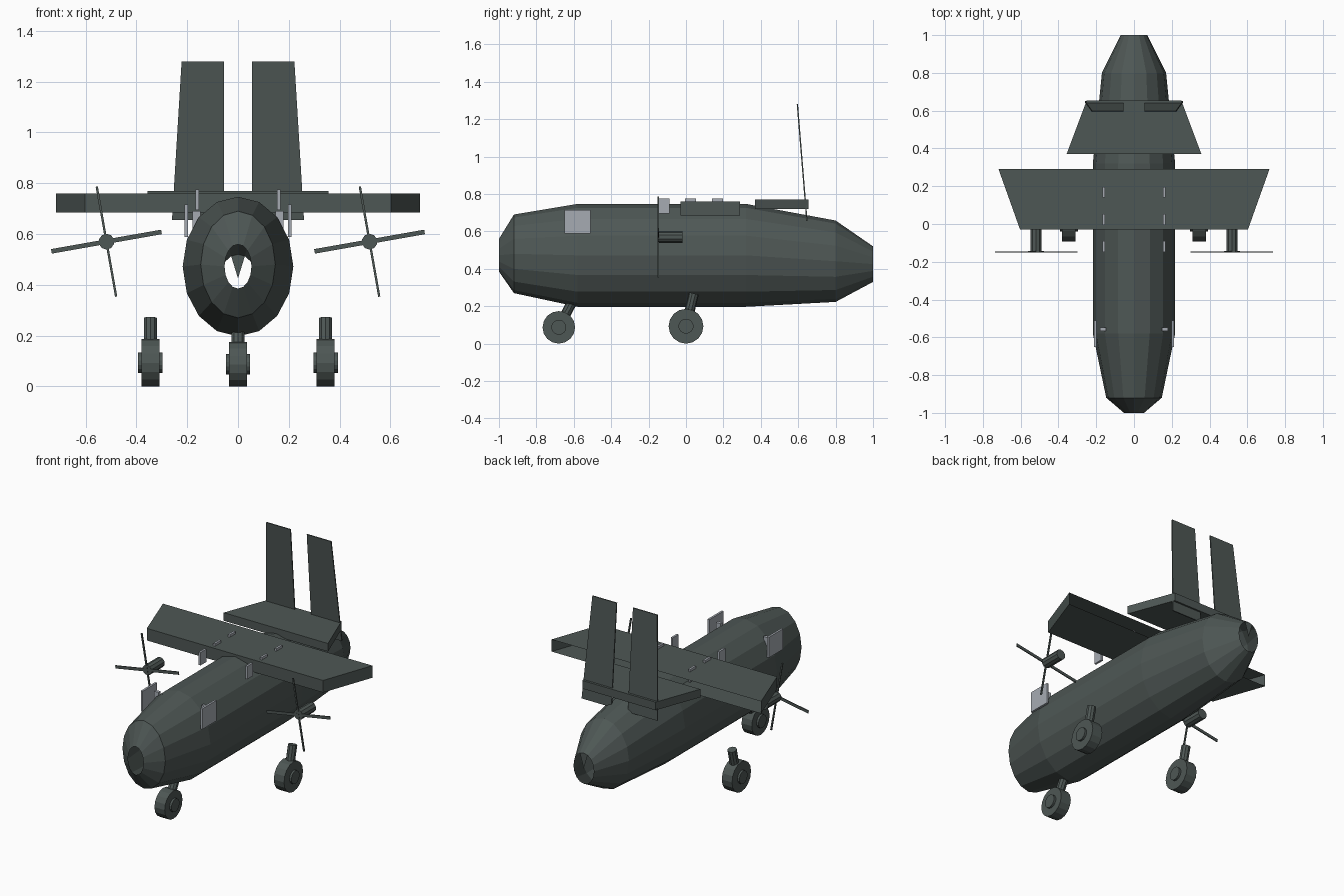
import bpy, bmesh, math
from mathutils import Vector

cube = bpy.data.objects.get("Cube")
if cube:
    bpy.data.objects.remove(cube, do_unlink=True)


def make_material(name, rgb):
    m = bpy.data.materials.new(name)
    m.use_nodes = True
    m.diffuse_color = (*rgb, 1)
    m.node_tree.nodes["Principled BSDF"].inputs["Base Color"].default_value = (*rgb, 1)
    return m


SLATE = make_material("dark slate", (0.076, 0.095, 0.09))
GLASS = make_material("pale grey", (0.38, 0.41, 0.45))


def finish(name, bm, material=SLATE):
    bmesh.ops.recalc_face_normals(bm, faces=bm.faces[:])
    mesh = bpy.data.meshes.new(name)
    bm.to_mesh(mesh)
    bm.free()
    mesh.materials.append(material)
    obj = bpy.data.objects.new(name, mesh)
    bpy.context.collection.objects.link(obj)
    return obj


def loft(name, lower, upper, open_side=None):
    """Solid between two matching rings; one side may be left open."""
    bm = bmesh.new()
    a = [bm.verts.new(p) for p in lower]
    b = [bm.verts.new(p) for p in upper]
    bm.faces.new(a[::-1])
    bm.faces.new(b)
    n = len(a)
    for i in range(n):
        if i != open_side:
            j = (i + 1) % n
            bm.faces.new((a[i], a[j], b[j], b[i]))
    return finish(name, bm)


def box(name, center, size, material=SLATE, turn=0):
    bm = bmesh.new()
    bmesh.ops.create_cube(bm, size=1)
    bmesh.ops.scale(bm, vec=size, verts=bm.verts)
    obj = finish(name, bm, material)
    obj.location = center
    obj.rotation_euler.y = turn
    return obj


def rod(name, start, end, radius, sides):
    start, end = Vector(start), Vector(end)
    axis = end - start
    bm = bmesh.new()
    bmesh.ops.create_cone(bm, cap_ends=True, segments=sides, radius1=radius,
                          radius2=radius, depth=axis.length)
    obj = finish(name, bm)
    obj.location = (start + end) / 2
    obj.rotation_euler = axis.to_track_quat('Z', 'Y').to_euler()
    return obj


# Fuselage: open-ended tube; stations are y, half width, bottom, top
STATIONS = [(-1, .053, .385, .56), (-.92, .147, .27, .69), (-.58, .218, .197, .747),
            (.32, .218, .197, .747), (.8, .17, .223, .658), (1, .07, .33, .52)]
SIDES = 16
bm = bmesh.new()
rings = []
for y, w, low, high in STATIONS:
    ring = []
    for i in range(SIDES):
        t = math.tau * i / SIDES
        ring.append(bm.verts.new((w * math.sin(t), y,
                                  (low + high) / 2 + (high - low) / 2 * math.cos(t))))
    rings.append(ring)
for r, s in zip(rings, rings[1:]):
    for i in range(SIDES):
        j = (i + 1) % SIDES
        bm.faces.new((r[i], r[j], s[j], s[i]))
# Narrow wedge left in the tail opening
tip = bm.verts.new((0, 1, .425))
for i in (-1, 0):
    bm.faces.new((rings[-1][i], rings[-1][i + 1], tip))
finish("fuselage", bm)


# Wing and tailplane
def trapezoid(y0, w0, y1, w1, z):
    return [(-w0, y0, z), (w0, y0, z), (w1, y1, z), (-w1, y1, z)]


loft("wing", trapezoid(-.03, .603, .29, .717, .685),
     trapezoid(-.03, .603, .29, .717, .76), open_side=2)
loft("tailplane", trapezoid(.37, .357, .655, .25, .72),
     trapezoid(.37, .357, .655, .25, .77))

for s, side in ((1, "left"), (-1, "right")):
    # Forward-leaning tail fin
    def fin_ring(y, z, outer):
        return [(s * .056, y, z), (s * outer, y, z),
                (s * outer, y + .007, z), (s * .056, y + .007, z)]
    loft(side + "_fin", fin_ring(.643, .655, .26), fin_ring(.592, 1.28, .222))

    # Engine and crossed propeller blades
    x = s * .518
    rod(side + "_engine", (x, -.15, .57), (x, -.02, .57), .031, 10)
    box(side + "_propeller_wide_blade", (x, -.148, .57), (.44, .005, .018),
        turn=-math.radians(10))
    box(side + "_propeller_thin_blade", (x, -.148, .57), (.009, .008, .44),
        turn=-math.radians(10))

    # Cockpit glazing
    box(side + "_cockpit_window", (s * .204, -.58, .652), (.013, .14, .127), GLASS)
    box(side + "_windscreen", (s * .163, -.557, .64), (.032, .02, .1), GLASS)

    # Cabin windows
    for n, y in enumerate((-.118, .024, .168)):
        box(f"{side}_cabin_window_{n + 1}", (s * .16, y, .735), (.013, .058, .08), GLASS)


# Landing gear: wheel, hub and leaning strut
def gear(name, x, y, radius, top):
    z = radius
    rod(name + "_wheel", (x - .035, y, z), (x + .035, y, z), radius, 16)
    rod(name + "_hub", (x - .048, y, z), (x + .048, y, z), .04, 14)
    rod(name + "_strut", (x, y, z), top, .027, 10)


gear("left_gear", .345, 0, .093, (.345, .042, .268))
gear("right_gear", -.345, 0, .093, (-.345, .042, .268))
gear("nose_gear", 0, -.68, .087, (0, -.6, .24))
